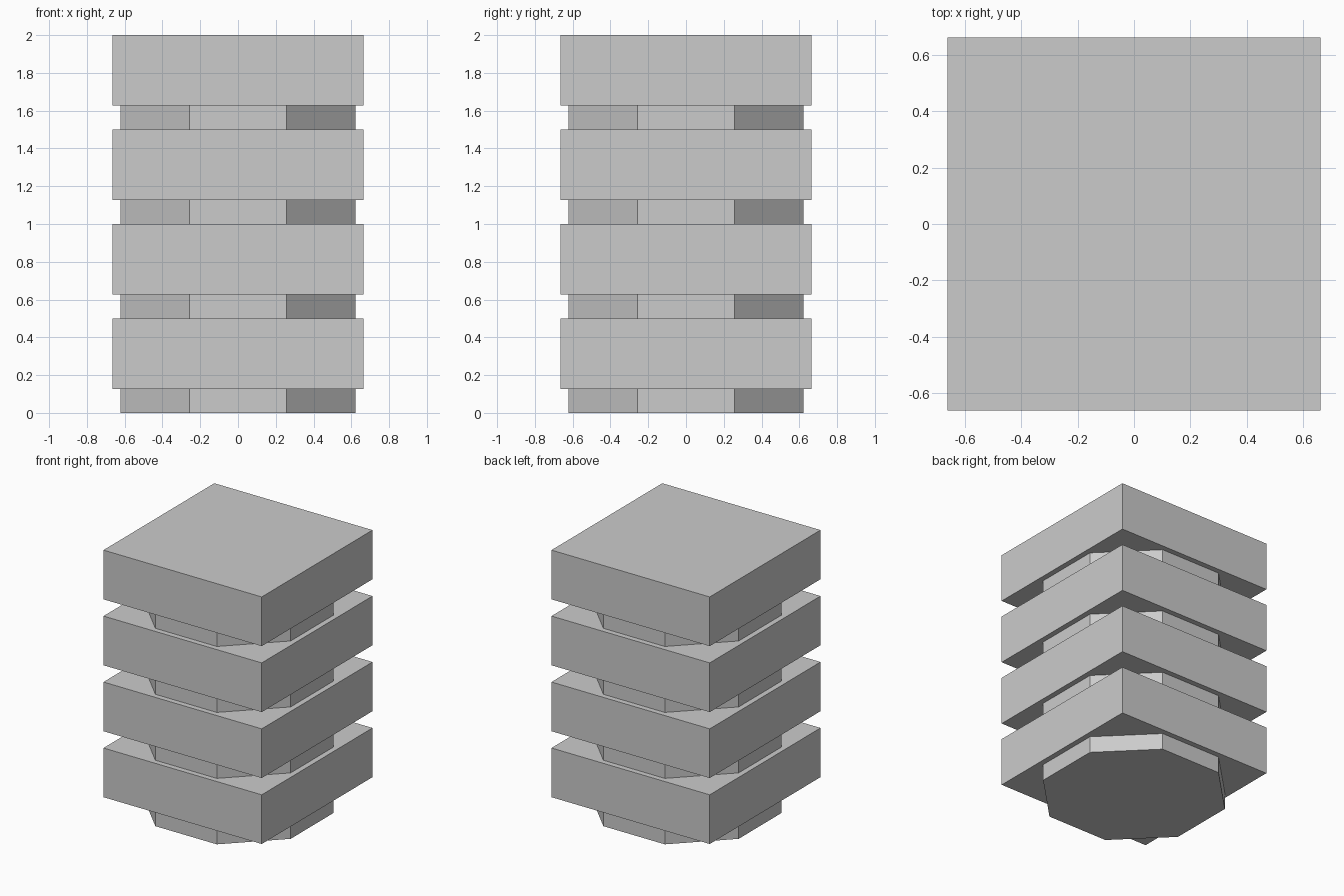
import bpy
from math import pi, cos

if "Cube" in bpy.data.objects:
    bpy.data.objects.remove(bpy.data.objects["Cube"])

LEVELS = 4
PITCH = 0.5          # height of one neck plus one slab
NECK_H = 0.127
SLAB_W = 1.327
NECK_APOTHEM = 0.622


def add_prism(name, sides, apothem, z0, z1):
    """Regular prism with flat sides facing the axes."""
    bpy.ops.mesh.primitive_cylinder_add(
        vertices=sides, radius=apothem / cos(pi / sides), depth=z1 - z0,
        location=(0, 0, (z0 + z1) / 2), rotation=(0, 0, pi / sides))
    obj = bpy.context.object
    obj.name = name
    bpy.ops.object.transform_apply(location=True, rotation=True, scale=True)
    return obj


for i in range(LEVELS):
    base = i * PITCH
    # Octagonal neck under each square slab
    add_prism(f"octagonal_neck_{i + 1}", 8, NECK_APOTHEM, base, base + NECK_H)
    # Wide square slab
    add_prism(f"square_slab_{i + 1}", 4, SLAB_W / 2, base + NECK_H, base + PITCH)
